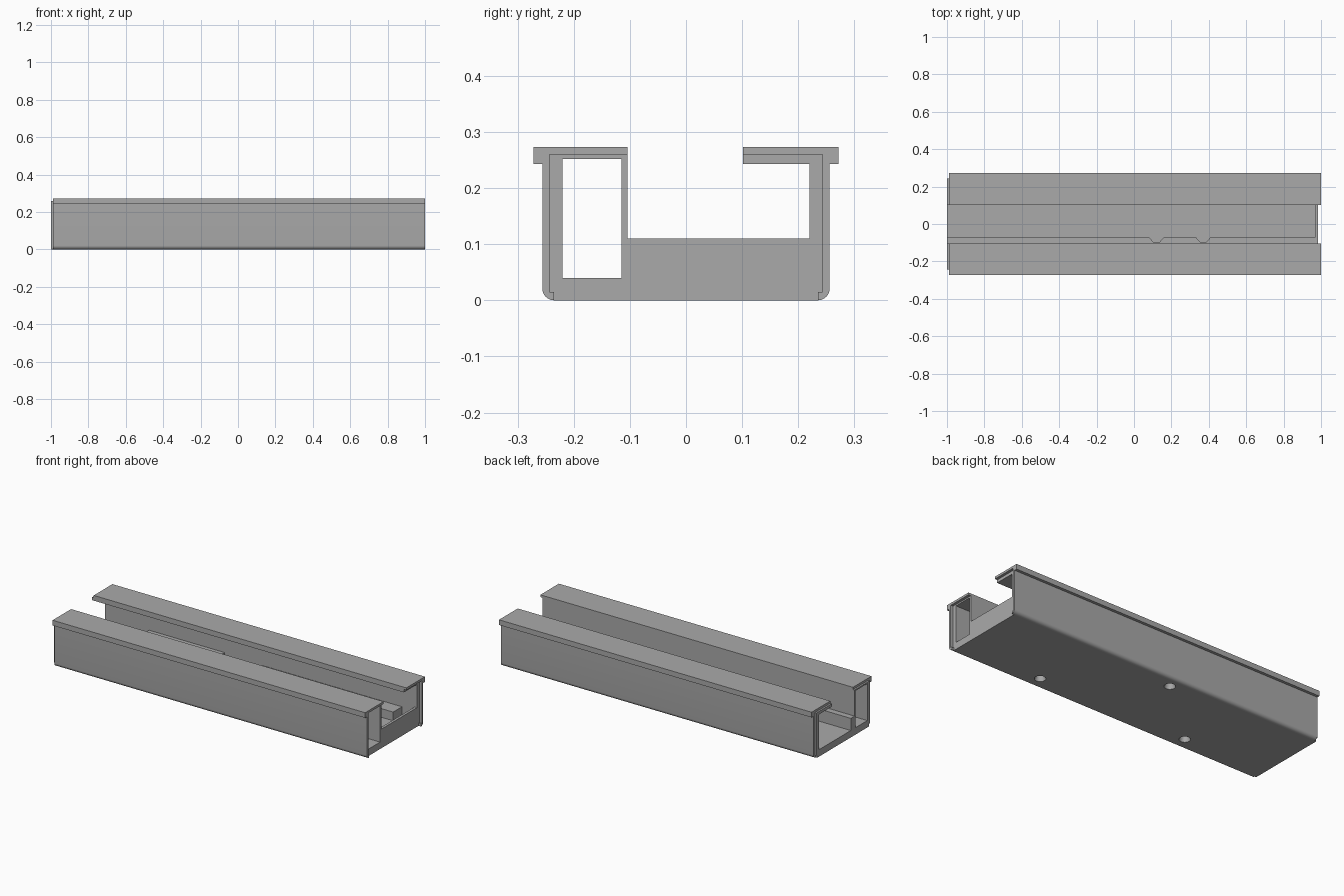
import bpy, bmesh, math
from mathutils import Vector

old = bpy.data.objects.get("Cube")
if old:
    bpy.data.objects.remove(old, do_unlink=True)

grey = bpy.data.materials.new("mid grey")
grey.use_nodes = True
tone = (0.4, 0.4, 0.4, 1)
grey.diffuse_color = tone
grey.node_tree.nodes["Principled BSDF"].inputs["Base Color"].default_value = tone


def prism(name, points, shift):
    """Extrude a closed outline of 3D points along a vector."""
    bm = bmesh.new()
    face = bm.faces.new([bm.verts.new(p) for p in points])
    new = bmesh.ops.extrude_face_region(bm, geom=[face])["geom"]
    moved = [g for g in new if isinstance(g, bmesh.types.BMVert)]
    bmesh.ops.translate(bm, verts=moved, vec=Vector(shift))
    bmesh.ops.recalc_face_normals(bm, faces=bm.faces)
    mesh = bpy.data.meshes.new(name)
    bm.to_mesh(mesh)
    bm.free()
    mesh.materials.append(grey)
    obj = bpy.data.objects.new(name, mesh)
    bpy.context.collection.objects.link(obj)
    return obj


def along_x(name, outline, x0, x1):
    return prism(name, [(x0, y, z) for y, z in outline], (x1 - x0, 0, 0))


def bar(name, x0, x1, y0, y1, z0, z1):
    return along_x(name, [(y0, z0), (y1, z0), (y1, z1), (y0, z1)], x0, x1)


FLOOR, LEDGE, TOP = 0.04, 0.11, 0.273
CORE_BACK, CORE_FRONT = -1.0, 0.985

# Inner channel: floor, side walls and inner flanges
core = along_x("channel_core", [
    (-0.235, 0), (0.235, 0), (0.235, 0.015), (0.243, 0.015), (0.243, 0.26),
    (0.102, 0.26), (0.102, 0.243), (0.22, 0.243), (0.22, FLOOR),
    (-0.22, FLOOR), (-0.22, 0.252), (-0.104, 0.252), (-0.104, 0.26),
    (-0.243, 0.26), (-0.243, 0.015), (-0.235, 0.015)], CORE_BACK, CORE_FRONT)

# Outer skins with rounded bottom edge and overhanging lip
arc = [(0.235 + 0.021 * math.sin(a), 0.021 - 0.021 * math.cos(a))
       for a in (math.pi / 2 * i / 8 for i in range(9))]
for name, side, inner in (("back_skin", 1, 0.102), ("front_skin", -1, 0.104)):
    outline = arc + [(0.256, 0.243), (0.272, 0.243), (0.272, TOP), (inner, TOP),
                     (inner, 0.26), (0.243, 0.26), (0.243, 0.015), (0.235, 0.015)]
    skin = along_x(name, [(side * y, z) for y, z in outline], -0.99, 1.0)
    bpy.context.view_layer.objects.active = skin
    skin.select_set(True)
    bpy.ops.object.shade_smooth_by_angle(angle=math.radians(30))
    skin.select_set(False)

# Wall closing the box section, and the end stop across the channel
bar("box_wall", CORE_BACK, CORE_FRONT, -0.115, -0.104, FLOOR, 0.252)
bar("end_stop", 0.97, CORE_FRONT, -0.104, 0.22, FLOOR, LEDGE)

# Ledge beside the box section with two tapered notches
edge = [(CORE_BACK, -0.07)]
for x in (0.12, 0.37):
    edge += [(x - 0.04, -0.07), (x - 0.015, -0.098),
             (x + 0.015, -0.098), (x + 0.04, -0.07)]
edge += [(0.97, -0.07), (0.97, -0.104), (CORE_BACK, -0.104)]
prism("notched_ledge", [(x, y, FLOOR) for x, y in edge], (0, 0, LEDGE - FLOOR))

# Low bars under the back flange
bar("back_bar_long", 0.0, 0.89, 0.14, 0.22, FLOOR, 0.09)
bar("back_bar_short", -0.72, -0.24, 0.14, 0.22, FLOOR, 0.1)

# Countersunk screw holes through the floor
for x, y in ((0.47, -0.175), (-0.48, -0.175), (-0.08, 0.185)):
    bpy.ops.mesh.primitive_cone_add(vertices=32, radius1=0.032, radius2=0.016,
                                    depth=0.06, location=(x, y, 0.02))
    cutter = bpy.context.object
    cutter.name = "hole_cutter"
    cutter.hide_render = True
    cutter.data.materials.append(grey)
    mod = core.modifiers.new("hole", "BOOLEAN")
    mod.operation = "DIFFERENCE"
    mod.solver = "EXACT"
    mod.object = cutter
    bpy.context.view_layer.objects.active = core
    bpy.ops.object.modifier_apply(modifier=mod.name)
    bpy.data.objects.remove(cutter, do_unlink=True)
